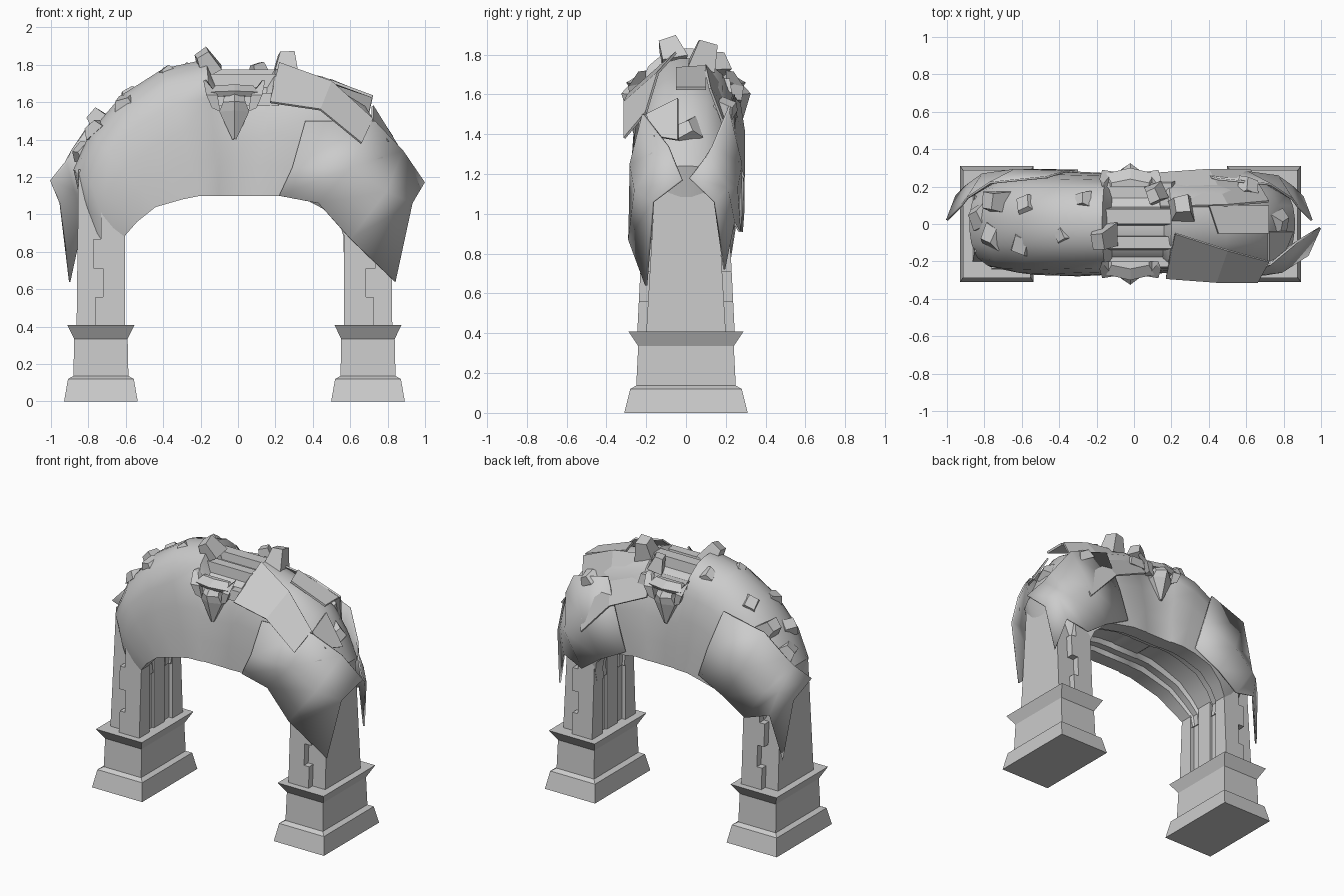
import bpy, bmesh, math, random
from mathutils import Vector, Matrix, Euler

cube = bpy.data.objects.get("Cube")
if cube:
    bpy.data.objects.remove(cube, do_unlink=True)

stone = bpy.data.materials.new("grey_stone")
stone.use_nodes = True
grey = (0.6, 0.6, 0.6, 1)
stone.diffuse_color = grey
stone.node_tree.nodes["Principled BSDF"].inputs["Base Color"].default_value = grey


def finish(name, bm, smooth=None, thickness=0):
    bmesh.ops.recalc_face_normals(bm, faces=bm.faces)
    mesh = bpy.data.meshes.new(name)
    bm.to_mesh(mesh)
    bm.free()
    mesh.materials.append(stone)
    obj = bpy.data.objects.new(name, mesh)
    bpy.context.collection.objects.link(obj)
    if thickness:
        solid = obj.modifiers.new("thickness", 'SOLIDIFY')
        solid.thickness = thickness
        solid.offset = 0
    if smooth:
        bpy.ops.object.select_all(action='DESELECT')
        bpy.context.view_layer.objects.active = obj
        obj.select_set(True)
        bpy.ops.object.shade_smooth_by_angle(angle=math.radians(smooth))
    return obj


def grid(name, rows, closed=False, smooth=None, thickness=0):
    """Skin rows of points; closed rows become a capped solid."""
    bm = bmesh.new()
    rings = [[bm.verts.new(p) for p in row] for row in rows]
    n = len(rings[0])
    for a, b in zip(rings, rings[1:]):
        for i in range(n if closed else n - 1):
            j = (i + 1) % n
            bm.faces.new((a[i], a[j], b[j], b[i]))
    if closed:
        bm.faces.new(rings[0])
        bm.faces.new(rings[-1])
    return finish(name, bm, smooth, thickness)


def rect(x0, x1, y0, y1, z):
    return [(x0, y0, z), (x1, y0, z), (x1, y1, z), (x0, y1, z)]


# Pedestals, pillars and corner stones
PEDESTAL = [(.197, .31, 0), (.176, .28, .12), (.147, .25, .137),
            (.143, .24, .335), (.18, .29, .41)]
for side, cx, out in (("right", -.733, -1), ("left", .695, 1)):
    grid(side + "_pedestal",
         [rect(cx - w, cx + w, -d, d, z) for w, d, z in PEDESTAL], closed=True)
    outer, inner = cx + out * .13, cx - out * .10
    grid(side + "_pillar",
         [rect(outer, inner, -.2, .2, .40),
          rect(outer - out * .01, inner, -.15, .15, 1.24)], closed=True)
    grid(side + "_pillar_rib",
         [rect(cx, cx - out * .115, -.06, .06, z) for z in (.4, .95)], closed=True)
    for front in (-1, 1):
        z = .4
        for k, (top, reach) in enumerate([(.56, .03), (.71, -.01), (.87, .04), (1.1, 0)]):
            depth = lambda h: front * (.265 - .05 * h)
            grid(f"{side}_corner_stone_{k}",
                 [rect(cx + out * reach, cx - out * .128, front * .13, depth(h), h)
                  for h in (z, top)], closed=True)
            z = top

# Arch body: inner x, inner z, outer x, outer z, half depth
STATIONS = [
    (-.61, .8, -.8, .9, .19), (-.61, .88, -.84, 1.06, .22),
    (-.54, .96, -.88, 1.24, .255), (-.44, 1.04, -.79, 1.44, .275),
    (-.3, 1.08, -.62, 1.64, .28), (-.2, 1.1, -.4, 1.78, .275),
    (-.1, 1.1, -.17, 1.83, .27), (-.09, 1.1, -.12, 1.72, .262),
    (.1, 1.1, .16, 1.72, .262), (.11, 1.1, .2, 1.78, .265),
    (.22, 1.1, .5, 1.69, .26), (.33, 1.08, .68, 1.58, .255),
    (.43, 1.06, .78, 1.42, .25), (.54, .96, .86, 1.24, .235),
    (.565, .88, .81, 1.06, .21), (.565, .8, .77, .9, .19)]
HALF = [(.1, .3), (.05, .36), (.05, .55), (0, .6), (0, 1), (.25, .99), (.5, .95),
        (.72, .87), (.88, .7), (.97, .41), (1, .13)]
SECTION = [(t, -y) for t, y in HALF] + HALF[::-1]


def arch_ring(ix, iz, ox, oz, h):
    return [(ix + (ox - ix) * t, y * h, iz + (oz - iz) * t) for t, y in SECTION]


grid("arch_body", [arch_ring(*s) for s in STATIONS], closed=True, smooth=35)

# Ledges running across the exposed crown
for k, (y, z, w) in enumerate([(-.19, 1.63, .05), (-.1, 1.73, .04),
                               (.04, 1.755, .05), (.18, 1.66, .05)]):
    grid(f"crown_ledge_{k}",
         [rect(-.16, .22, y - w, y + w, z - .05),
          rect(-.16, .2, y - w * .8, y + w * .8, z + .02)], closed=True)

# Draped covers hanging at the shoulders, each row running from hem to crown
LONG = [[(.22, -.268, 1.1), (.29, -.265, 1.25), (.36, -.243, 1.5)],
        [(.43, -.28, 1.06), (.6, -.278, 1.25), (.73, -.215, 1.5)],
        [(.6, -.285, .87), (.79, -.255, 1.12), (.88, -.09, 1.34)],
        [(.84, -.2, .64), (.93, -.165, 1.06), (.995, -.02, 1.17)]]
SHORT = [[(-.3, .285, 1.12), (-.37, .28, 1.33), (-.47, .25, 1.6)],
         [(-.5, .288, 1.02), (-.64, .288, 1.25), (-.77, .22, 1.52)],
         [(-.66, .28, .91), (-.81, .265, 1.13), (-.89, .14, 1.34)],
         [(-.83, .25, .96), (-.88, .215, 1.13), (-.92, .1, 1.28)],
         [(-.9, .2, .64), (-.95, .15, 1.06), (-1, .02, 1.18)]]
MIRRORED = [[(x * -.95, y * .96, max(z, .72)) for x, y, z in row] for row in SHORT]
for name, rows in (("front_left_drape", LONG), ("back_right_drape", SHORT),
                   ("back_left_drape", MIRRORED)):
    grid(name, rows, smooth=50, thickness=.012)

# Broken plates lifted off the crown
grid("front_crown_plate",
     [[(.17, -.29, 1.6), (.22, -.05, 1.81)], [(.44, -.31, 1.56), (.5, -.14, 1.71)],
      [(.66, -.31, 1.38), (.72, -.2, 1.51)]], thickness=.012)
grid("back_crown_plate",
     [[(.12, .27, 1.55), (.14, .09, 1.77)], [(.4, .29, 1.42), (.5, .1, 1.72)],
      [(.62, .29, 1.18), (.72, .12, 1.63)]], thickness=.012)
grid("upper_crown_plate",
     [[(.72, -.05, 1.63), (.72, .1, 1.63)], [(.45, -.05, 1.73), (.4, .1, 1.74)]],
     thickness=.015)
grid("shoulder_plate",
     [[(.72, -.2, 1.5), (.72, -.04, 1.58)], [(.8, -.16, 1.39), (.85, -.04, 1.37)]],
     thickness=.012)

# Pointed keystone with brow and horns, front and back
KEY_X = -.02
for label, f in (("front", -1), ("back", 1)):
    def key(name, rings):
        grid(f"{label}_{name}", [[(KEY_X + x, f * y, z) for x, y, z in r]
                                 for r in rings], closed=True)

    def wedge(w, y, ridge, z):
        return [(-w, .2, z), (-w, y, z), (0, ridge, z + .005), (w, y, z), (w, .2, z)]

    key("keystone", [wedge(.01, .26, .265, 1.4), wedge(.08, .27, .31, 1.55),
                     wedge(.06, .28, .325, 1.6), wedge(.05, .25, .28, 1.65)])
    key("keystone_brow", [wedge(.1, .26, .285, 1.63), wedge(.13, .27, .3, 1.655),
                          wedge(.1, .22, .24, 1.69)])
    for s in (-1, 1):
        key("keystone_horn", [
            [(s * .1, .2, 1.58), (s * .12, .28, 1.57), (s * .075, .27, 1.55)],
            [(s * .11, .2, 1.66), (s * .15, .29, 1.64), (s * .09, .28, 1.64)],
            [(s * .15, .2, 1.72), (s * .165, .24, 1.715), (s * .14, .22, 1.70)]])

# Angular shards along the crown: tall blocks and flat wedges
random.seed(4)
BLOCKS = [(-.17, -.08, 1.81, .13), (.25, .09, 1.8, .13), (.11, .16, 1.76, .1),
          (-.74, .12, 1.5, .12)]
WEDGES = [(-.39, -.06, 1.76, .09), (-.6, -.11, 1.6, .13), (-.58, .1, 1.63, .12),
          (.78, 0, 1.42, .12), (-.28, .13, 1.76, .1), (-.76, -.06, 1.46, .13),
          (.02, .03, 1.73, .07), (.62, .2, 1.54, .12), (-.83, .03, 1.34, .13)]
for name, flat, spots in (("block", 1, BLOCKS), ("wedge", .5, WEDGES)):
    for k, (x, y, z, size) in enumerate(spots):
        bm = bmesh.new()
        bmesh.ops.create_cube(bm, size=size)
        for v in bm.verts:
            if v.co.z > 0:
                v.co.x *= .6
                v.co.y *= .7
            v.co *= random.uniform(.85, 1.1)
            v.co.z *= flat
        turn = Euler([random.uniform(-.5, .5) for _ in range(3)]).to_matrix().to_4x4()
        lean = Matrix.Rotation(x * 1.2, 4, 'Y')
        bm.transform(Matrix.Translation(Vector((x, y, z))) @ lean @ turn)
        finish(f"crown_{name}_{k}", bm)
